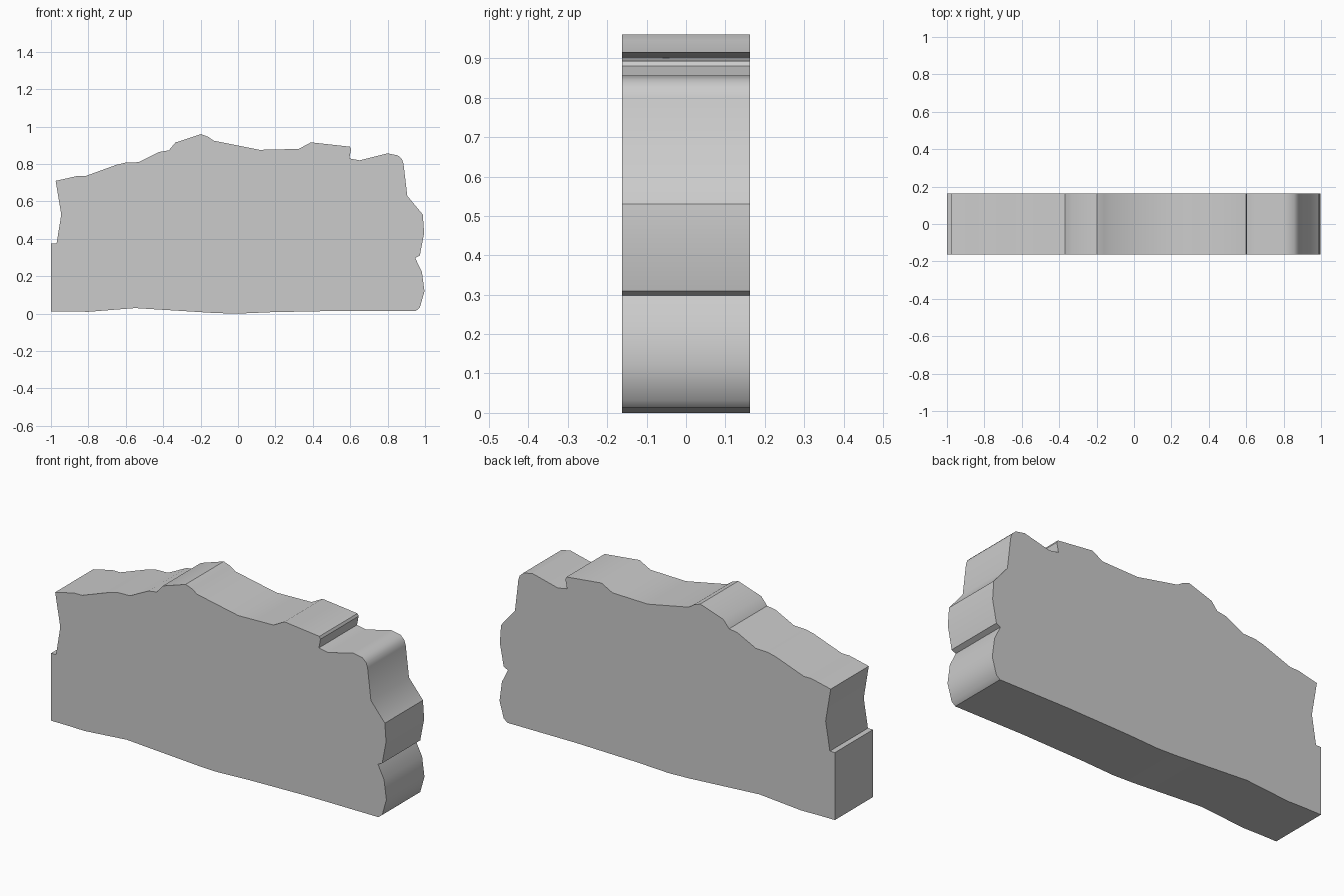
import bpy, bmesh, math

if "Cube" in bpy.data.objects:
    bpy.data.objects.remove(bpy.data.objects["Cube"])

HALF_DEPTH = 0.162

# Rugged outline in (x, z), counter-clockwise seen from the front
bottom = [(-1, .012), (-.9, .012), (-.8, .01), (-.55, .03), (-.13, .004), (-.01, 0), (.18, .008), (.54, .015), (.95, .014)]
right_side = [(.972, .032), (.997, .12), (.983, .225), (.947, .298), (.972, .31),
              (.995, .43), (.988, .53), (.905, .63), (.885, .80), (.877, .825), (.855, .846)]
top = [(.80, .857), (.65, .82), (.595, .83), (.605, .88), (.598, .893), (.39, .916),
       (.325, .881), (.115, .876), (-.13, .925), (-.16, .946), (-.198, .96),
       (-.335, .915), (-.37, .873), (-.42, .865), (-.53, .81), (-.60, .808),
       (-.65, .796), (-.815, .736), (-.86, .736), (-.975, .71)]
left_side = [(-.945, .53), (-.97, .375), (-1, .375)]
outline = bottom + right_side + top + left_side

# Extrude the outline front to back into a slab
bm = bmesh.new()
front = bm.faces.new([bm.verts.new((x, -HALF_DEPTH, z)) for x, z in outline])
solid = bmesh.ops.extrude_face_region(bm, geom=[front], use_keep_orig=True)
back = [v for v in solid["geom"] if isinstance(v, bmesh.types.BMVert)]
bmesh.ops.translate(bm, verts=back, vec=(0, 2 * HALF_DEPTH, 0))
bmesh.ops.recalc_face_normals(bm, faces=bm.faces)

mesh = bpy.data.meshes.new("rock_slab")
bm.to_mesh(mesh)
bm.free()
slab = bpy.data.objects.new("rock_slab", mesh)
bpy.context.collection.objects.link(slab)

# Soft ridges, crisp rims
bpy.context.view_layer.objects.active = slab
slab.select_set(True)
bpy.ops.object.shade_smooth_by_angle(angle=math.radians(35))
